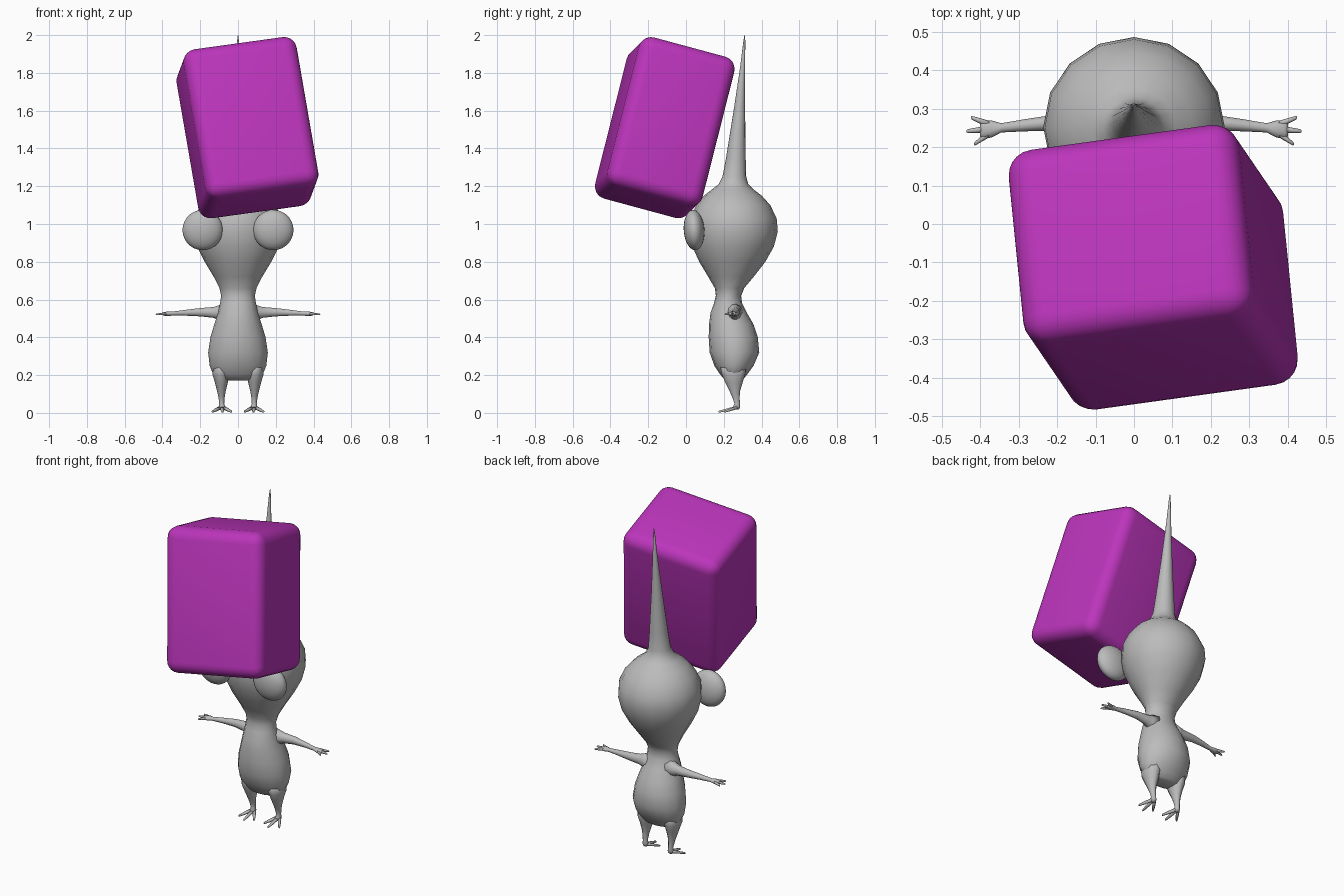
import bpy, bmesh, math
from mathutils import Vector, Matrix

X, Y, Z = Vector((1, 0, 0)), Vector((0, 1, 0)), Vector((0, 0, 1))


def material(name, rgb):
    m = bpy.data.materials.new(name)
    m.diffuse_color = (*rgb, 1)
    return m


GREY = material("soft grey", (0.5, 0.5, 0.5))
PURPLE = material("bright purple", (0.5, 0.035, 0.5))


def finish(bm, name, mat):
    bmesh.ops.recalc_face_normals(bm, faces=bm.faces)
    me = bpy.data.meshes.new(name)
    bm.to_mesh(me)
    bm.free()
    me.materials.append(mat)
    ob = bpy.data.objects.new(name, me)
    bpy.context.collection.objects.link(ob)
    me.shade_smooth()
    return ob


def loft(name, rings, u, v, sides):
    """Skin elliptical rings given as (centre, radius along u, radius along v)."""
    bm = bmesh.new()
    loops = []
    for c, ru, rv in rings:
        loops.append([bm.verts.new(Vector(c)
                      + u * ru * math.cos(2 * math.pi * i / sides)
                      + v * rv * math.sin(2 * math.pi * i / sides))
                      for i in range(sides)])
    for a, b in zip(loops, loops[1:]):
        for i in range(sides):
            j = (i + 1) % sides
            bm.faces.new((a[i], a[j], b[j], b[i]))
    bm.faces.new(loops[0])
    bm.faces.new(loops[-1])
    return finish(bm, name, GREY)


# Body, head and stalk in one skin: height, half width, front y, back y
profile = [
    (0.172, 0.06, 0.225, 0.29), (0.18, 0.10, 0.20, 0.305),
    (0.205, 0.132, 0.18, 0.325), (0.25, 0.15, 0.15, 0.358),
    (0.32, 0.158, 0.125, 0.388), (0.40, 0.146, 0.12, 0.38),
    (0.47, 0.125, 0.122, 0.357), (0.53, 0.106, 0.13, 0.322),
    (0.58, 0.095, 0.148, 0.297), (0.62, 0.089, 0.158, 0.292),
    (0.66, 0.098, 0.153, 0.308), (0.72, 0.128, 0.118, 0.358),
    (0.80, 0.176, 0.07, 0.42), (0.88, 0.216, 0.034, 0.465),
    (0.96, 0.236, 0.018, 0.486), (1.03, 0.232, 0.022, 0.48),
    (1.10, 0.20, 0.055, 0.446), (1.15, 0.155, 0.095, 0.401),
    (1.185, 0.108, 0.14, 0.355), (1.21, 0.08, 0.172, 0.33),
    (1.25, 0.063, 0.193, 0.319), (1.35, 0.053, 0.212, 0.316),
    (1.60, 0.031, 0.252, 0.313), (1.82, 0.014, 0.285, 0.313),
    (1.97, 0.005, 0.304, 0.314), (2.0, 0.001, 0.309, 0.312),
]
loft("body_head_and_stalk",
     [((0, (f + b) / 2, z), w, (b - f) / 2) for z, w, f, b in profile], X, Y, 16)

for s, side in ((-1, "left"), (1, "right")):
    # Flattened round eye
    bm = bmesh.new()
    bmesh.ops.create_uvsphere(bm, u_segments=24, v_segments=14, radius=1)
    bm.transform(Matrix.Translation((s * 0.187, 0.043, 0.968))
                 @ Matrix.Rotation(math.radians(4), 4, 'X')
                 @ Matrix.Diagonal((0.107, 0.055, 0.107, 1)))
    finish(bm, side + "_eye", GREY)

    # Arm tapering to the wrist and widening into a flat palm
    arm = [(0.06, 0.25, 0.53, 0.05, 0.055), (0.10, 0.255, 0.53, 0.036, 0.042),
           (0.13, 0.26, 0.532, 0.027, 0.03), (0.20, 0.264, 0.533, 0.021, 0.023),
           (0.28, 0.257, 0.53, 0.016, 0.016), (0.345, 0.25, 0.526, 0.012, 0.011),
           (0.37, 0.247, 0.525, 0.022, 0.013), (0.392, 0.245, 0.524, 0.024, 0.010),
           (0.40, 0.244, 0.524, 0.016, 0.006)]
    loft(side + "_arm", [((s * x, y, z), ry, rz) for x, y, z, ry, rz in arm], Y, Z, 10)

    # Three splayed fingers
    for i, (tx, ty) in enumerate(((0.416, 0.207), (0.436, 0.241), (0.424, 0.277))):
        root = Vector((s * 0.375, 0.247 + (i - 1) * 0.011, 0.525))
        tip = Vector((s * tx, ty, 0.522))
        loft(f"{side}_finger_{i + 1}",
             [(root, 0.010, 0.009), (root.lerp(tip, 0.6), 0.007, 0.007),
              (root.lerp(tip, 0.93), 0.005, 0.005), (tip, 0.002, 0.002)], Y, Z, 6)

    # Leg narrowing to the ankle and heel
    leg = [(0.26, 0.085, 0.25, 0.05, 0.075), (0.20, 0.09, 0.252, 0.044, 0.064),
           (0.16, 0.088, 0.254, 0.034, 0.048), (0.12, 0.088, 0.258, 0.024, 0.031),
           (0.085, 0.087, 0.264, 0.017, 0.021), (0.05, 0.086, 0.271, 0.013, 0.015),
           (0.032, 0.085, 0.268, 0.017, 0.020), (0.018, 0.085, 0.264, 0.015, 0.017)]
    loft(side + "_leg", [((s * x, y, z), rx, ry) for z, x, y, rx, ry in leg], X, Y, 10)

    # Three splayed toes
    for i, (tx, ty) in enumerate(((0.034, 0.203), (0.082, 0.172), (0.136, 0.203))):
        root = Vector((s * (0.085 + (i - 1) * 0.006), 0.272, 0.029))
        tip = Vector((s * tx, ty, 0.006))
        loft(f"{side}_toe_{i + 1}",
             [(root, 0.012, 0.010), (root.lerp(tip, 0.6), 0.010, 0.008),
              (root.lerp(tip, 0.93), 0.007, 0.006), (tip, 0.003, 0.005)], X, Z, 6)

# Tilted rounded block in front of the head
right = Vector((0.58, 0.08, 0.08)).normalized()
back = Vector((-0.05, 0.48, -0.13))
back = (back - right * back.dot(right)).normalized()
up = right.cross(back)
pose = Matrix((right, back, up)).transposed().to_4x4()
pose.translation = (0.05, -0.1125, 1.51)
bm = bmesh.new()
bmesh.ops.create_cube(bm, size=1)
bm.transform(Matrix.Diagonal((0.61, 0.525, 0.825, 1)))
bmesh.ops.bevel(bm, geom=bm.edges[:], offset=0.068, segments=5,
                profile=0.5, affect='EDGES', clamp_overlap=True)
block = finish(bm, "rounded_block", PURPLE)
block.matrix_world = pose
